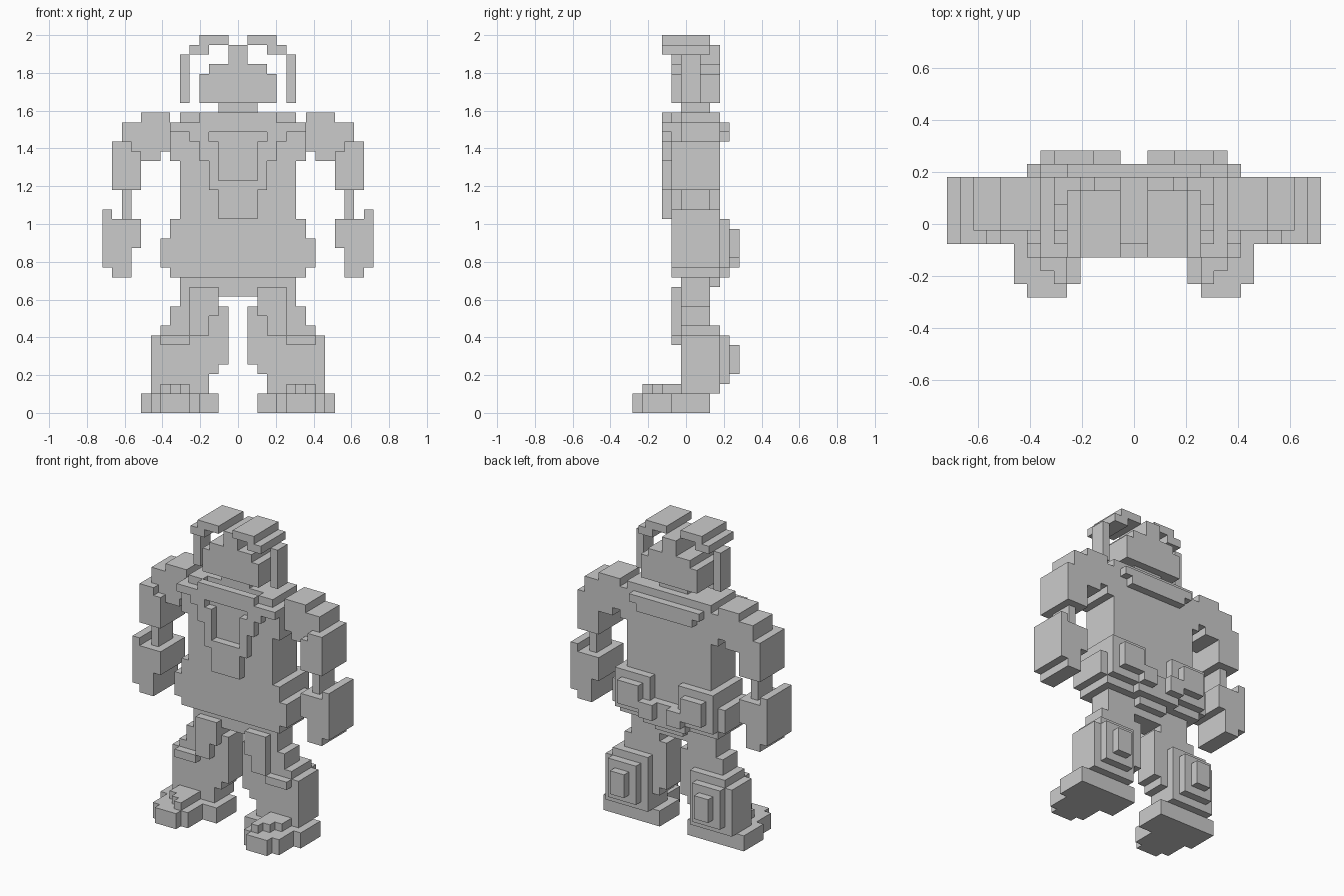
import bpy
import bmesh
from math import radians
from mathutils import Vector

UNIT = 2 / 39  # edge of one cube of the grid
AXES = [Vector(axis) for axis in ((1, 0, 0), (0, 1, 0), (0, 0, 1))]

default_cube = bpy.data.objects.get("Cube")
if default_cube:
    bpy.data.objects.remove(default_cube, do_unlink=True)

stone = bpy.data.materials.new("stone grey")
stone.use_nodes = True
stone.diffuse_color = (0.6, 0.6, 0.6, 1)
stone.node_tree.nodes["Principled BSDF"].inputs["Base Color"].default_value = stone.diffuse_color


def block(x, y, z):
    """Grid cells of a box, each range given as (start, end)."""
    return {(i, j, k) for i in range(*x) for j in range(*y) for k in range(*z)}


def flip(cells):
    """Cells mirrored from left to right."""
    return {(-1 - i, j, k) for i, j, k in cells}


def build(name, cells):
    """Skin the outside of a set of cells and merge its flat faces."""
    bm = bmesh.new()
    corners = {}

    def vertex(point):
        key = tuple(round(c) for c in point)
        if key not in corners:
            i, j, k = key
            corners[key] = bm.verts.new((i * UNIT, (j - 0.5) * UNIT, k * UNIT))
        return corners[key]

    for cell in cells:
        base = Vector(cell)
        for n, axis in enumerate(AXES):
            u, v = AXES[n - 2], AXES[n - 1]
            for side in (0, 1):
                step = axis if side else -axis
                if tuple(round(c) for c in base + step) in cells:
                    continue
                start = base + axis * side
                ring = [start, start + u, start + u + v, start + v]
                if not side:
                    ring.reverse()
                bm.faces.new([vertex(p) for p in ring])
    bmesh.ops.dissolve_limit(bm, angle_limit=radians(1), verts=bm.verts, edges=bm.edges)
    mesh = bpy.data.meshes.new(name)
    bm.to_mesh(mesh)
    bm.free()
    mesh.materials.append(stone)
    bpy.context.collection.objects.link(bpy.data.objects.new(name, mesh))


def centre_part(name, half):
    build(name, half | flip(half))


def side_parts(name, cells):
    build("left_" + name, cells)
    build("right_" + name, flip(cells))


# Head with its stepped crown
centre_part("head",
            block(x=(0, 4), y=(-1, 4), z=(32, 35))
            | block(x=(0, 3), y=(-1, 4), z=(35, 36))
            | block(x=(0, 1), y=(-1, 4), z=(36, 38)))
centre_part("neck", block(x=(0, 2), y=(0, 3), z=(31, 32)))

# Curved horns
side_parts("horn",
           block(x=(1, 4), y=(-2, 3), z=(38, 39))
           | block(x=(3, 5), y=(-2, 3), z=(37, 38))
           | block(x=(5, 6), y=(0, 2), z=(32, 37)))

# Torso and collar
centre_part("torso",
            block(x=(0, 6), y=(-1, 4), z=(20, 30))
            | block(x=(0, 7), y=(-1, 4), z=(26, 30)))
centre_part("collar",
            block(x=(0, 6), y=(0, 4), z=(30, 31))
            | block(x=(0, 4), y=(-2, -1), z=(30, 31))
            | block(x=(4, 6), y=(-1, 0), z=(30, 31)))
centre_part("back_collar",
            block(x=(0, 5), y=(4, 5), z=(29, 30))
            | block(x=(0, 4), y=(4, 5), z=(28, 29)))

# Stepped chest plate with a sunken middle
plate = (block(x=(0, 7), y=(-2, -1), z=(29, 30))
         | block(x=(0, 5), y=(-2, -1), z=(28, 29))
         | block(x=(0, 4), y=(-2, -1), z=(26, 28))
         | block(x=(0, 3), y=(-2, -1), z=(23, 26))
         | block(x=(0, 2), y=(-2, -1), z=(20, 23)))
sunken = (block(x=(0, 3), y=(-2, -1), z=(28, 29))
          | block(x=(0, 2), y=(-2, -1), z=(24, 28)))
centre_part("chest_plate", plate - sunken)

# Pelvis
centre_part("pelvis",
            block(x=(0, 7), y=(-1, 4), z=(14, 20))
            | block(x=(0, 8), y=(-1, 4), z=(15, 18)))
centre_part("hips",
            block(x=(0, 6), y=(0, 3), z=(12, 14))
            | block(x=(0, 2), y=(3, 4), z=(13, 14)))
side_parts("rear_pad",
           block(x=(2, 7), y=(4, 5), z=(15, 20))
           | block(x=(3, 6), y=(5, 6), z=(16, 19)))
centre_part("tail_pad",
            block(x=(0, 3), y=(4, 5), z=(14, 17))
            | block(x=(1, 3), y=(5, 6), z=(15, 17)))

# Arms
side_parts("shoulder",
           block(x=(7, 10), y=(0, 4), z=(27, 31))
           | block(x=(8, 10), y=(0, 4), z=(26, 27))
           | block(x=(10, 12), y=(0, 4), z=(26, 30)))
side_parts("upper_arm",
           block(x=(10, 13), y=(-1, 4), z=(23, 27))
           | block(x=(11, 13), y=(-1, 4), z=(27, 28)))
side_parts("wrist", block(x=(11, 12), y=(0, 3), z=(20, 23)))
side_parts("hand",
           block(x=(10, 13), y=(-1, 4), z=(17, 20))
           | block(x=(13, 14), y=(-1, 4), z=(15, 21))
           | block(x=(11, 13), y=(-1, 4), z=(14, 17)))

# Legs, widening downwards
side_parts("leg",
           block(x=(2, 6), y=(0, 3), z=(10, 12))
           | block(x=(1, 7), y=(0, 3), z=(9, 11))
           | block(x=(1, 8), y=(0, 3), z=(5, 9))
           | block(x=(2, 9), y=(0, 3), z=(4, 8))
           | block(x=(3, 9), y=(0, 3), z=(2, 4)))
thigh_plate = (block(x=(2, 5), y=(-1, 0), z=(7, 13))
               | block(x=(5, 8), y=(-1, 0), z=(7, 8)))
groove = (block(x=(2, 3), y=(-1, 0), z=(7, 10))
          | block(x=(3, 5), y=(-1, 0), z=(7, 8)))
side_parts("thigh_plate", thigh_plate - groove)
side_parts("calf",
           block(x=(3, 9), y=(3, 4), z=(2, 8))
           | block(x=(3, 8), y=(3, 4), z=(8, 9))
           | block(x=(4, 8), y=(4, 5), z=(3, 8))
           | block(x=(5, 7), y=(5, 6), z=(4, 7)))

# Feet with a stair of toe blocks
foot = (block(x=(2, 10), y=(-1, 3), z=(0, 2))
        | block(x=(4, 9), y=(-4, -1), z=(0, 2))
        | block(x=(5, 8), y=(-5, -4), z=(0, 2)))
for step in range(3):
    foot |= block(x=(5 + step, 6 + step), y=(step - 4, 0), z=(2, 3))
side_parts("foot", foot)
